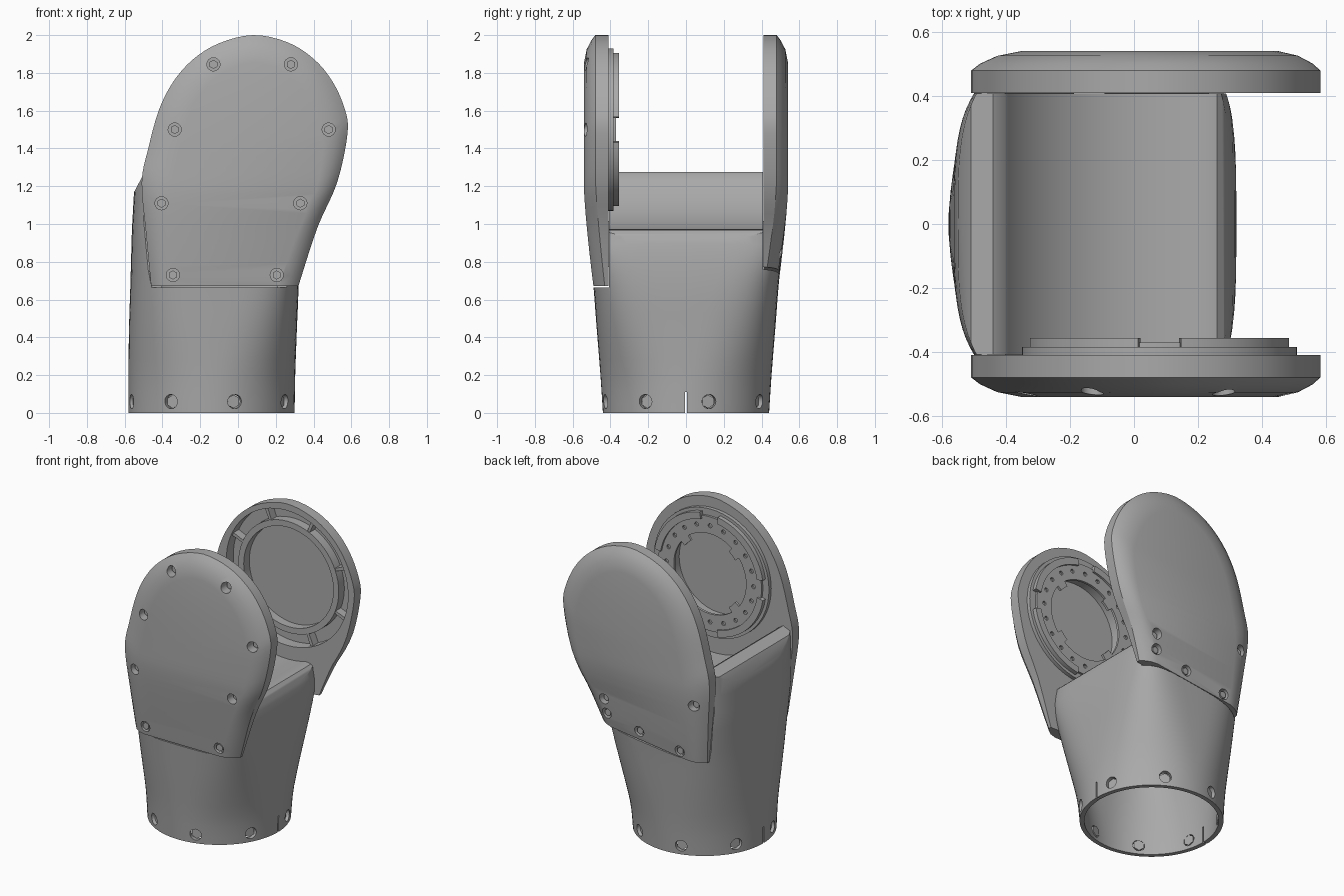
import bpy, bmesh, math
from mathutils import Vector, Matrix

if "Cube" in bpy.data.objects:
    bpy.data.objects.remove(bpy.data.objects["Cube"], do_unlink=True)

grey = bpy.data.materials.new("shell_grey")
grey.use_nodes = True
grey.diffuse_color = (0.4, 0.4, 0.4, 1)
grey.node_tree.nodes["Principled BSDF"].inputs["Base Color"].default_value = (0.4, 0.4, 0.4, 1)
PX, PZ = 0.08, 1.5      # pivot axis of the joint


def finish(name, bm):
    bmesh.ops.recalc_face_normals(bm, faces=bm.faces[:])
    mesh = bpy.data.meshes.new(name)
    bm.to_mesh(mesh)
    bm.free()
    mesh.materials.append(grey)
    ob = bpy.data.objects.new(name, mesh)
    bpy.context.collection.objects.link(ob)
    return ob


def activate(ob):
    bpy.ops.object.select_all(action='DESELECT')
    ob.select_set(True)
    bpy.context.view_layer.objects.active = ob


def cut(ob, cutter):
    mod = ob.modifiers.new("cut", 'BOOLEAN')
    mod.operation, mod.solver, mod.object = 'DIFFERENCE', 'EXACT', cutter
    activate(ob)
    bpy.ops.object.modifier_apply(modifier="cut")
    bpy.data.objects.remove(cutter, do_unlink=True)


def skin(bm, rings):
    for a, b in zip(rings, rings[1:]):
        for i in range(len(a)):
            j = (i + 1) % len(a)
            bm.faces.new((a[i], a[j], b[j], b[i]))


def prism(name, pts, y0, y1):
    # xz outline extruded along y
    bm = bmesh.new()
    rings = [[bm.verts.new((x, y, z)) for x, z in pts] for y in (y0, y1)]
    skin(bm, rings)
    for r in rings:
        bm.faces.new(r)
    return finish(name, bm)


def arc(r, a0, a1, n):
    return [(PX + r * math.cos(a0 + (a1 - a0) * i / n),
             PZ + r * math.sin(a0 + (a1 - a0) * i / n)) for i in range(n + 1)]


def sector(name, r0, r1, a0, a1, y0, y1, n=12):
    return prism(name, arc(r0, a0, a1, n) + arc(r1, a1, a0, n), y0, y1)


def ring(name, r0, r1, y0, y1, n=64):
    bm = bmesh.new()
    loops = []
    for r, y in ((r0, y0), (r1, y0), (r1, y1), (r0, y1), (r0, y0)):
        loops.append([bm.verts.new((x, y, z)) for x, z in arc(r, 0, math.tau, n)[:-1]])
    skin(bm, loops)
    bmesh.ops.remove_doubles(bm, verts=bm.verts[:], dist=1e-5)
    return finish(name, bm)


def pegs(name, spots, axes, r, depth, sides=16):
    # a set of short cylinders along given directions
    bm = bmesh.new()
    for p, d in zip(spots, axes):
        m = Matrix.Translation(p) @ Vector(d).to_track_quat('Z', 'Y').to_matrix().to_4x4()
        bmesh.ops.create_cone(bm, cap_ends=True, segments=sides, radius1=r, radius2=r,
                              depth=depth, matrix=m)
    return finish(name, bm)


def smooth(pts, steps=4):
    out = []
    p = [Vector(q) for q in pts]
    for i in range(len(p) - 1):
        a, b, c, d = p[max(i - 1, 0)], p[i], p[i + 1], p[min(i + 2, len(p) - 1)]
        for k in range(steps):
            t = k / steps
            out.append(0.5 * (2 * b + (c - a) * t + (2 * a - 5 * b + 4 * c - d) * t * t
                              + (3 * b - a - 3 * c + d) * t ** 3))
    return out + [p[-1]]


# Lower shell: z, x min, x max, half depth, squareness at -x and +x
STATIONS = [(0, -.58, .30, .44, 2, 2), (.2, -.58, .303, .453, 2.1, 2.2),
            (.45, -.577, .312, .473, 2.5, 3), (.67, -.57, .32, .49, 3, 4.2),
            (.85, -.565, .31, .508, 3.4, 6), (1.0, -.56, .285, .525, 3.5, 6),
            (1.35, -.54, .28, .54, 3.5, 6)]


def loft(name, rows, inset=0.0):
    bm = bmesh.new()
    rings = []
    for z, x0, x1, hy, n0, n1 in rows:
        cx, hx, loop = (x0 + x1) / 2, (x1 - x0) / 2 - inset, []
        for i in range(80):
            t = math.tau * i / 80
            c, s = math.cos(t), math.sin(t)
            e = 2 / (n1 if c > 0 else n0)
            loop.append(bm.verts.new((cx + math.copysign(hx * abs(c) ** e, c),
                                      math.copysign((hy - inset) * abs(s) ** e, s), z)))
        rings.append(loop)
    skin(bm, rings)
    bm.faces.new(rings[0])
    bm.faces.new(rings[-1])
    return finish(name, bm)


rows = smooth(STATIONS, 3)
shell = loft("lower_shell", rows)
# Hollow inside, open at the bottom
inner = [r.copy() for r in rows if r[0] < 0.86]
inner[0][0] = -0.05
cut(shell, loft("hollow", inner, 0.03))
# Curved saddle and the bevelled lip on the taller wall
saddle = [(-.62, 1.03), (-.555, 1.16), (-.51, 1.245), (-.44, 1.275)]
saddle += arc(.545, math.radians(207), math.radians(285), 28)
saddle += [(.26, .968), (.283, .945), (.3, .91), (.7, .9), (.7, 2.5), (-.62, 2.5)]
cut(shell, prism("saddle_cutter", saddle, -.8, .8))
# Seats for the two covers
for s, right_z in ((-1, .665), (1, .765)):
    seat = [(-.467, .665), (.32, right_z), (.7, right_z), (.7, 1.6), (-.518, 1.6), (-.518, 1.22)]
    cut(shell, prism("seat_cutter", seat, s * .408, s * .8))
# Screw holes and slits round the bottom edge
dirs = [Vector((math.cos(a), math.sin(a), 0)) for a in
        (math.radians(16 + 45 * k) for k in range(8))]
hub = Vector((-.14, 0, .06))
cut(shell, pegs("hole_cutter", [hub + d * .44 for d in dirs], dirs, .038, .16))
pegs("base_screws", [hub + d * .415 for d in dirs], dirs, .036, .015, 6)
for x in (.3, -.58):
    slit = [(x - .06, -.02), (x + .06, -.02), (x + .06, .11), (x - .06, .11)]
    cut(shell, prism("slit_cutter", slit, -.005, .005))

# Cover outline, from lower left over the top to lower right
OUTLINE = [(-.46, .672), (-.487, .95), (-.51, 1.22), (-.475, 1.4), (-.42, 1.6), (-.345, 1.75),
           (-.24, 1.87), (-.1, 1.957), (.08, 2), (.26, 1.963), (.4, 1.875), (.5, 1.755),
           (.565, 1.61), (.58, 1.48), (.525, 1.22), (.42, .98), (.32, .672)]


def cover(name, s, slant):
    bm = bmesh.new()
    pts = smooth(OUTLINE)
    rings = []
    for sx, sz, drop in ((1, 1, None), (1, 1, .06), (.95, .978, .038),
                         (.86, .943, .014), (.74, .89, 0)):
        loop = []
        for x, z in pts:
            low = max(0, min(1, (1.25 - z) / .58))
            cx = PX - .15 * low
            y = .41 if drop is None else .54 - .05 * low ** 1.3 - drop
            px, pz = cx + (x - cx) * sx, .672 + (z - .672) * sz
            pz += slant * (px + .46) * max(0, 1 - (pz - .67) / .4)
            loop.append(bm.verts.new((px, s * y, pz)))
        rings.append(loop)
    skin(bm, rings)
    for r in (rings[0], rings[-1]):
        n = len(r)
        for i in range(n // 2):
            face = [r[i], r[i + 1], r[n - 2 - i], r[n - 1 - i]]
            bm.faces.new(list(dict.fromkeys(face)))
    return finish(name, bm)


def screws(name, target, s, spots):
    axes = [(0, 1, 0)] * len(spots)
    cut(target, pegs("hole_cutter", [(x, s * .56, z) for x, z in spots], axes, .035, .19))
    pegs(name, [(x, s * .475, z) for x, z in spots], axes, .024, .03, 6)


front = cover("front_cover", -1, 0)
back = cover("back_cover", 1, .128)
screws("front_cover_screws", front, -1,
       [(-.13, 1.845), (.28, 1.845), (-.335, 1.5), (.48, 1.5),
        (-.405, 1.11), (.33, 1.11), (-.345, .73), (.205, .73)])
screws("back_cover_screws", back, 1,
       [(.25, .95), (.24, .85), (0, .79), (-.3, .735), (-.42, 1.08)])

# Back cover: open bowl with a bearing ring and ribs
cut(back, prism("bowl_cutter", arc(.455, 0, math.tau, 64)[:-1], .3, .485))
ring("bearing_ring", .335, .375, .425, .49)
for k in range(8):
    a = math.radians(22 + 45 * k)
    sector("bowl_rib", .37, .46, a - .025, a + .025, .43, .49, 2)

# Front cover: stepped motor mount with notched centre opening
cut(front, prism("bore_cutter", arc(.3, 0, math.tau, 64)[:-1], -.47, -.3))
ring("mount_step", .30, .43, -.412, -.385)
plate = ring("mount_plate", .27, .385, -.386, -.37)
holes = [p for p in arc(.325, 0, math.tau, 20)[:-1]]
cut(plate, pegs("hole_cutter", [(x, -.37, z) for x, z in holes],
                [(0, 1, 0)] * len(holes), .014, .1, 10))
for k in range(4):
    a = math.radians(45 + 90 * k)
    sector("mount_rim", .365, .41, a - .62, a + .62, -.387, -.356)
    sector("mount_tab", .235, .28, a - .14, a + .14, -.386, -.37, 4)

# Smooth shading with crisp edges
for ob in [o for o in bpy.context.scene.objects if o.type == 'MESH']:
    activate(ob)
    bpy.ops.object.shade_smooth_by_angle(angle=math.radians(30))
